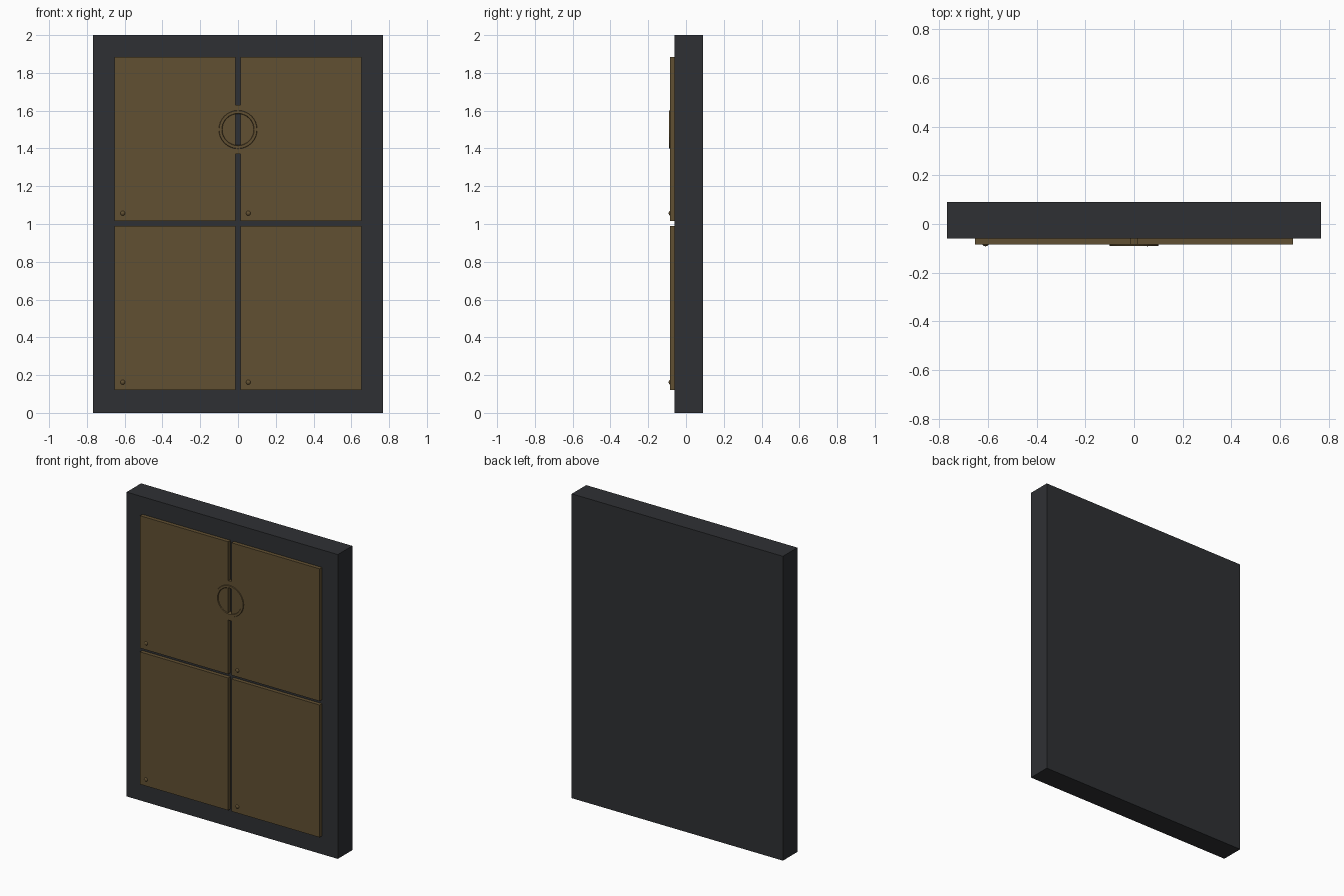
import bpy, bmesh, math
from mathutils import Matrix

if "Cube" in bpy.data.objects:
    bpy.data.objects.remove(bpy.data.objects["Cube"])


def material(name, rgb):
    m = bpy.data.materials.new(name)
    m.diffuse_color = (*rgb, 1)
    m.use_nodes = True
    m.node_tree.nodes["Principled BSDF"].inputs["Base Color"].default_value = m.diffuse_color
    return m


DARK = material("dark_metal", (0.028, 0.03, 0.034))
BRONZE = material("bronze", (0.12, 0.08, 0.032))


def add_object(name, bm, mat):
    bmesh.ops.recalc_face_normals(bm, faces=bm.faces)
    me = bpy.data.meshes.new(name)
    bm.to_mesh(me)
    bm.free()
    me.materials.append(mat)
    ob = bpy.data.objects.new(name, me)
    bpy.context.collection.objects.link(ob)
    return ob


def box(name, lo, hi, mat):
    bm = bmesh.new()
    size = [b - a for a, b in zip(lo, hi)]
    mid = [(a + b) / 2 for a, b in zip(lo, hi)]
    bmesh.ops.create_cube(bm, size=1, matrix=Matrix.Translation(mid) @ Matrix.Diagonal((*size, 1)))
    return add_object(name, bm, mat)


def ring(name, profile, z, mat, n=32):
    # closed (radius, y) profile turned around the y axis
    bm = bmesh.new()
    loops = []
    for i in range(n):
        a = 2 * math.pi * i / n
        loops.append([bm.verts.new((r * math.cos(a), y, z + r * math.sin(a))) for r, y in profile])
    k = len(profile)
    for i in range(n):
        p, q = loops[i], loops[(i + 1) % n]
        for j in range(k):
            bm.faces.new((p[j], q[j], q[(j + 1) % k], p[(j + 1) % k]))
    ob = add_object(name, bm, mat)
    for f in ob.data.polygons:
        f.use_smooth = False
    return ob


# Backing slab
box("door_slab", (-0.768, -0.06, 0), (0.768, 0.09, 2), DARK)

# Four raised panels, each with a rivet in its lower left corner
for row, (z0, z1) in (("lower", (0.12, 0.99)), ("upper", (1.015, 1.885))):
    for side, (x0, x1) in (("left", (-0.653, -0.012)), ("right", (0.012, 0.653))):
        box(f"{row}_{side}_panel", (x0, -0.085, z0), (x1, -0.058, z1), BRONZE)
        bm = bmesh.new()
        bmesh.ops.create_uvsphere(bm, u_segments=12, v_segments=8, radius=0.015,
                                  matrix=Matrix.Translation((x0 + 0.043, -0.077, z0 + 0.042)))
        rivet = add_object(f"{row}_{side}_rivet", bm, BRONZE)
        for f in rivet.data.polygons:
            f.use_smooth = True

# Ring pull: wide base sunk between the panels, narrow raised rim
ring("ring_pull", [(0.13, -0.058), (0.13, -0.0845), (0.102, -0.0845), (0.100, -0.090),
                   (0.086, -0.090), (0.083, -0.084), (0.083, -0.058)], 1.5, BRONZE)
